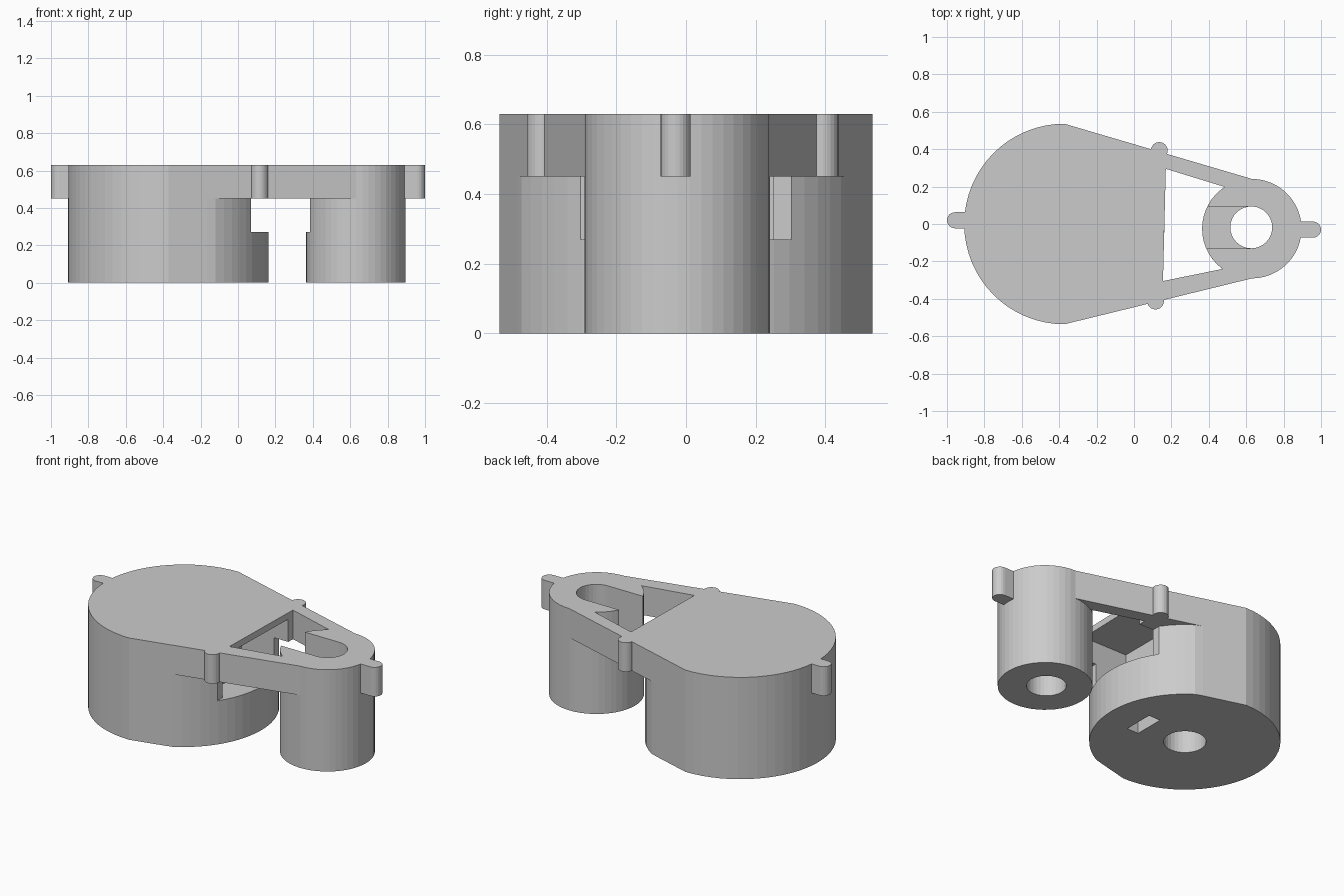
import bpy, bmesh
from math import sin, cos, pi, radians

if "Cube" in bpy.data.objects:
    bpy.data.objects.remove(bpy.data.objects["Cube"])

BIG, BIG_R = (-0.372, 0.0), 0.536      # large housing axis and radius
SML, SML_R = (0.63, -0.025), 0.266     # small tower axis and radius
MID, TOP, SHELF = 0.45, 0.63, 0.27


def arc(c, r, a0, a1, n):
    return [(c[0] + r * cos(radians(a0 + (a1 - a0) * i / n)),
             c[1] + r * sin(radians(a0 + (a1 - a0) * i / n))) for i in range(n + 1)]


def circle(c, r, n=48):
    return arc(c, r, 0, 360, n)[:-1]


def rect(x0, x1, y0, y1):
    return [(x0, y0), (x1, y0), (x1, y1), (x0, y1)]


def prism(name, pts, z0, z1):
    bm = bmesh.new()
    face = bm.faces.new([bm.verts.new((x, y, z0)) for x, y in pts])
    ext = bmesh.ops.extrude_face_region(bm, geom=[face])
    up = [v for v in ext["geom"] if isinstance(v, bmesh.types.BMVert)]
    bmesh.ops.translate(bm, verts=up, vec=(0, 0, z1 - z0))
    bmesh.ops.recalc_face_normals(bm, faces=bm.faces)
    me = bpy.data.meshes.new(name)
    bm.to_mesh(me)
    bm.free()
    ob = bpy.data.objects.new(name, me)
    bpy.context.collection.objects.link(ob)
    return ob


def cut(ob, pts, z0, z1):
    cutter = prism("cutter", pts, z0, z1)
    cutter.hide_render = True
    mod = ob.modifiers.new("cut", "BOOLEAN")
    mod.operation, mod.solver, mod.object = "DIFFERENCE", "EXACT", cutter
    bpy.context.view_layer.objects.active = ob
    bpy.ops.object.modifier_apply(modifier=mod.name)
    bpy.data.objects.remove(cutter)


# Straight flanks of the cover, also trimming the round housing
def flank(x, side):
    y0 = side * BIG_R
    y1 = SML[1] + side * SML_R
    return y0 + (y1 - y0) * (x - BIG[0]) / (SML[0] - BIG[0])


# Large round housing
profile = []
for x, y in circle(BIG, BIG_R, 64):
    if x > BIG[0]:
        y = max(min(y, flank(x, 1)), flank(x, -1))
    profile.append((x, y))
housing = prism("large_housing", profile, 0, MID)
cut(housing, rect(0.07, 0.5, -0.7, 0.7), SHELF, 0.7)
cut(housing, rect(-0.15, 0.2, -0.25, 0.25), SHELF, 0.7)
cut(housing, rect(-0.11, -0.03, -0.095, 0.095), -0.1, 0.35)
cut(housing, circle(BIG, 0.12, 32), -0.1, 0.42)

# Small tower with through hole and side slot
hole = (0.627, -0.018)
slot = [(0.2, hole[1] - 0.112)] + arc(hole, 0.112, -90, 90, 16) + [(0.2, hole[1] + 0.112)]
tower = prism("small_tower", circle(SML, SML_R), 0, MID)
cut(tower, circle(hole, 0.112, 32), -0.1, 0.8)
cut(tower, slot, SHELF, 0.8)

# Cover plate joining both, with window, belt cavity and slot
plate = prism("cover_plate", arc(BIG, BIG_R, 90, 270, 32) + arc(SML, SML_R, -90, 90, 24), MID, TOP)
window = [(0.155, -0.305)] + arc(SML, SML_R, 234, 123, 16) + [(0.17, 0.295)]
cut(plate, rect(-0.15, 0.2, -0.25, 0.25), 0.3, 0.59)
cut(plate, window, 0.3, 0.8)
cut(plate, [(max(x, 0.3), y) for x, y in slot], 0.3, 0.8)

# Rounded locating tabs at the ends and posts on the flanks
prism("left_tab", arc((-0.957, 0.02), 0.043, 90, 270, 12) + [(-0.88, -0.023), (-0.88, 0.063)], MID, TOP)
prism("right_tab", arc((0.957, -0.03), 0.043, -90, 90, 12) + [(0.87, 0.013), (0.87, -0.073)], MID, TOP)
for name, c in (("back_post", (0.135, 0.393)), ("front_post", (0.115, -0.412))):
    prism(name, circle(c, 0.045, 24), MID, TOP)
